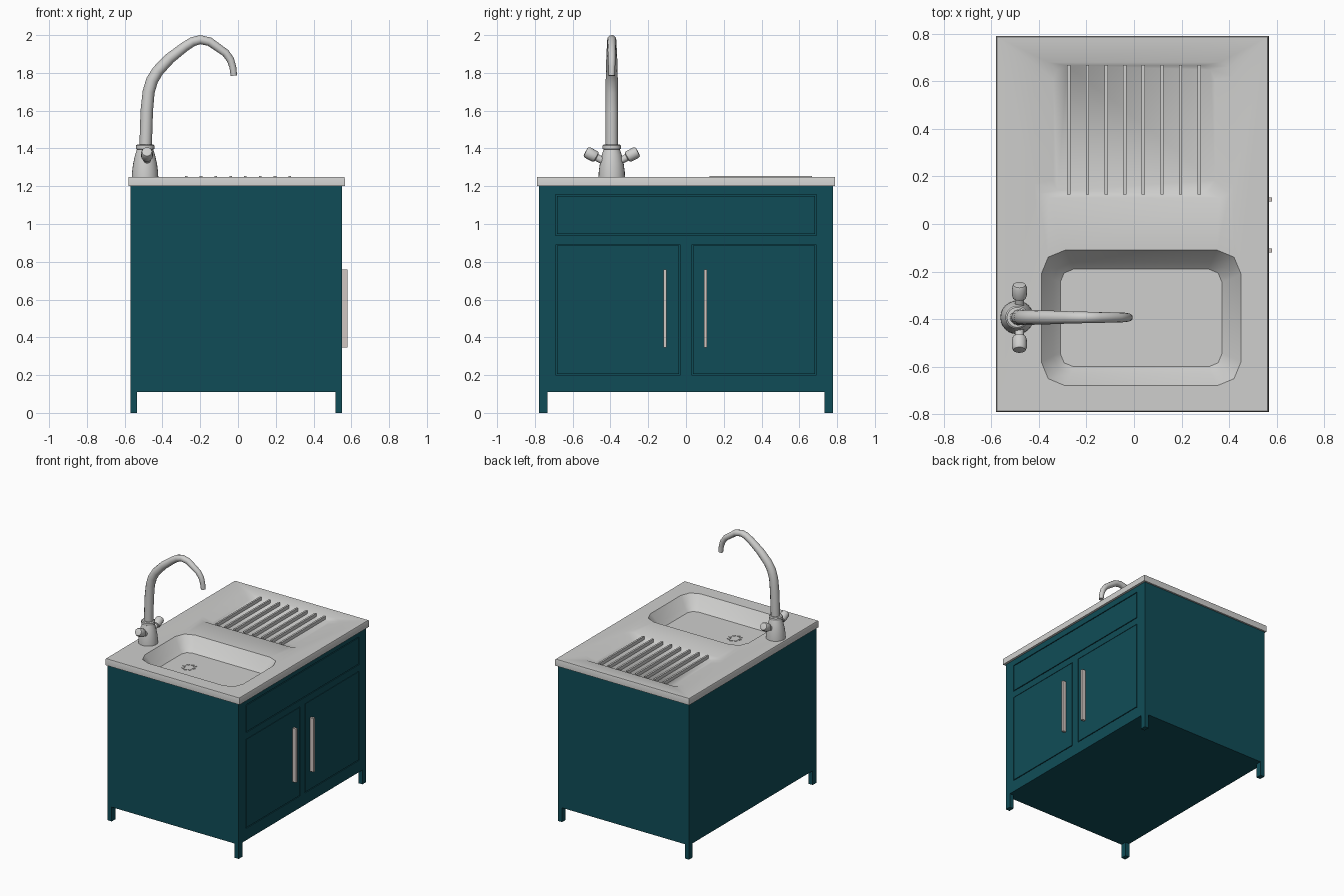
import bpy, bmesh, math
from mathutils import Matrix, Vector

if "Cube" in bpy.data.objects:
    bpy.data.objects.remove(bpy.data.objects["Cube"])


def material(name, rgb):
    m = bpy.data.materials.new(name)
    m.diffuse_color = (*rgb, 1)
    m.use_nodes = True
    m.node_tree.nodes["Principled BSDF"].inputs["Base Color"].default_value = m.diffuse_color
    return m


TEAL = material("teal paint", (0.005, 0.073, 0.096))
STEEL = material("light grey steel", (0.62, 0.62, 0.61))
HANDLE = material("warm grey handle", (0.64, 0.57, 0.54))


def finish(bm, name, mat, smooth=False, recalc=True):
    if recalc:
        bmesh.ops.recalc_face_normals(bm, faces=bm.faces)
    me = bpy.data.meshes.new(name)
    bm.to_mesh(me)
    bm.free()
    ob = bpy.data.objects.new(name, me)
    bpy.context.collection.objects.link(ob)
    me.materials.append(mat)
    if smooth:
        smooth_object(ob)
    return ob


def smooth_object(ob):
    bpy.ops.object.select_all(action='DESELECT')
    ob.select_set(True)
    bpy.context.view_layer.objects.active = ob
    bpy.ops.object.shade_smooth_by_angle(angle=math.radians(35))


def box(name, lo, hi, mat):
    bm = bmesh.new()
    bmesh.ops.create_cube(bm, size=1)
    for v in bm.verts:
        v.co = [lo[i] + (v.co[i] + 0.5) * (hi[i] - lo[i]) for i in range(3)]
    return finish(bm, name, mat)


def skin(bm, a, b):
    n = len(a)
    for i in range(n):
        j = (i + 1) % n
        bm.faces.new((a[i], a[j], b[j], b[i]))


def lathe(name, profile, mat, matrix, sides=24):
    bm = bmesh.new()
    rings = []
    for r, z in profile:
        rings.append([bm.verts.new(matrix @ Vector((r * math.cos(t), r * math.sin(t), z)))
                      for t in (2 * math.pi * i / sides for i in range(sides))])
    for a, b in zip(rings, rings[1:]):
        skin(bm, a, b)
    bm.faces.new(rings[0])
    bm.faces.new(rings[-1])
    return finish(bm, name, mat, True)


def round_loop(bm, x0, x1, y0, y1, r, z, seg=2):
    """Rectangle with rounded corners; r = 0 gives four plain corners."""
    if r == 0:
        pts = [(x0, y0), (x1, y0), (x1, y1), (x0, y1)]
    else:
        pts = []
        corners = [(x1 - r, y1 - r), (x0 + r, y1 - r), (x0 + r, y0 + r), (x1 - r, y0 + r)]
        for k, (cx, cy) in enumerate(corners):
            for s in range(seg + 1):
                t = math.pi / 2 * (k + s / seg)
                pts.append((cx + r * math.cos(t), cy + r * math.sin(t)))
    return [bm.verts.new((x, y, z)) for x, y in pts]


def loop_edges(bm, loop):
    return [bm.edges.new((loop[i], loop[(i + 1) % len(loop)])) for i in range(len(loop))]


# Cabinet body: open-topped shell whose front has recesses for drawer and doors
X0, X1, Y, ZB, ZT = -0.57, 0.55, 0.777, 0.11, 1.2
bm = bmesh.new()
ys = [-Y, -0.69, -0.03, 0.03, 0.69, Y]
zs = [ZB, 0.2, 0.89, 0.94, 1.155, ZT]
grid = [[bm.verts.new((X1, y, z)) for z in zs] for y in ys]
holes = {"drawer": [], "left": [], "right": []}
for i in range(5):
    for j in range(5):
        f = bm.faces.new((grid[i][j], grid[i + 1][j], grid[i + 1][j + 1], grid[i][j + 1]))
        if j == 3 and 1 <= i <= 3:
            holes["drawer"].append(f)
        elif j == 1 and i == 1:
            holes["left"].append(f)
        elif j == 1 and i == 3:
            holes["right"].append(f)
for faces in holes.values():
    out = bmesh.ops.extrude_face_region(bm, geom=faces)["geom"]
    for v in out:
        if isinstance(v, bmesh.types.BMVert):
            v.co.x -= 0.012
    bmesh.ops.delete(bm, geom=faces, context='FACES_ONLY')
back = [bm.verts.new((X0, y, z)) for y in (-Y, Y) for z in (ZB, ZT)]
bm.faces.new((back[0], back[1], back[3], back[2]))
bm.faces.new([back[0], back[1]] + grid[0][::-1])
bm.faces.new([back[2], back[3]] + grid[-1][::-1])
bm.faces.new([back[0], back[2]] + [c[0] for c in grid][::-1])
bmesh.ops.recalc_face_normals(bm, faces=bm.faces)
bmesh.ops.dissolve_limit(bm, angle_limit=0.01, verts=bm.verts, edges=bm.edges)
finish(bm, "cabinet_body", TEAL)

# Drawer front, doors and handles
G = 0.006
box("drawer_front", (X1 - 0.014, -0.69 + G, 0.94 + G), (X1, 0.69 - G, 1.155 - G), TEAL)
for side, s in (("left", -1), ("right", 1)):
    a, b = sorted((s * (0.03 + G), s * (0.69 - G)))
    box(side + "_door", (X1 - 0.014, a, 0.2 + G), (X1, b, 0.89 - G / 2), TEAL)
    c = -0.111 if s < 0 else 0.103
    box(side + "_door_handle", (X1, c - 0.009, 0.345), (0.58, c + 0.009, 0.76), HANDLE)

# Legs
for sx, x in (("back", X0), ("front", X1 - 0.035)):
    for sy, y in (("left", -Y), ("right", Y - 0.045)):
        box(f"{sx}_{sy}_leg", (x, y, 0), (x + 0.035, y + 0.045, ZB), TEAL)

# Worktop with sink basin and shallow drainer pressed into it
TOP = 1.25
bm = bmesh.new()
outer = round_loop(bm, -0.577, 0.562, -0.787, 0.787, 0, TOP)
lip = round_loop(bm, -0.58, 0.565, -0.79, 0.79, 0, TOP - 0.005)
low = round_loop(bm, -0.58, 0.567, -0.79, 0.79, 0, ZT)
under = round_loop(bm, X0 + 0.01, X1 - 0.014, -Y + 0.01, Y - 0.01, 0, ZT)
sink = [round_loop(bm, -0.39 + d, 0.45 - d, -0.68 + d, -0.11 - d, r, TOP - h)
        for d, r, h in ((0, 0.1, 0), (0.05, 0.075, 0.07), (0.08, 0.055, 0.1))]
drain = [round_loop(bm, -0.42 + dx, 0.42 - dx, 0.11 + dy, 0.68 - dy, 0.06, TOP - h)
         for dx, dy, h in ((0, 0, 0), (0.08, 0.014, 0.022))]
edges = loop_edges(bm, outer) + loop_edges(bm, sink[0]) + loop_edges(bm, drain[0])
bmesh.ops.triangle_fill(bm, use_beauty=True, edges=edges, normal=(0, 0, 1))
for a, b in ((outer, lip), (lip, low), (low, under), (sink[0], sink[1]),
             (sink[1], sink[2]), (drain[0], drain[1])):
    skin(bm, a, b)
bm.faces.new(sink[2])
bm.faces.new(drain[1])
finish(bm, "worktop", STEEL, True)

# Drainer ribs
for i in range(8):
    x = -0.274 + i * 0.0783
    box(f"drainer_rib_{i + 1}", (x - 0.007, 0.125, TOP - 0.024), (x + 0.007, 0.668, TOP + 0.003), STEEL)

# Drain strainer: ring of small studs on the basin floor
for i in range(8):
    t = math.pi * i / 4
    pos = (-0.143 + 0.04 * math.cos(t), -0.393 + 0.045 * math.sin(t), TOP - 0.101)
    lathe(f"drain_stud_{i + 1}", [(0.014, 0), (0.014, 0.005)], STEEL, Matrix.Translation(pos), 6)

# Tap base
TX, TY = -0.492, -0.393
lathe("tap_base", [(0.07, 0), (0.069, 0.025), (0.063, 0.07), (0.053, 0.115), (0.043, 0.145),
                   (0.049, 0.148), (0.049, 0.165), (0.042, 0.171), (0.03, 0.172)],
      STEEL, Matrix.Translation((TX, TY, TOP)))

# Tap knobs
for side, s in (("left", -1), ("right", 1)):
    m = (Matrix.Translation((TX + 0.01, TY, 1.31))
         @ Matrix.Rotation(-s * math.radians(62), 4, 'X'))
    lathe(side + "_tap_knob", [(0.019, 0), (0.019, 0.09), (0.028, 0.094), (0.031, 0.105),
                               (0.031, 0.145), (0.026, 0.155), (0.015, 0.157)], STEEL, m, 16)

# Curved spout, tapering to its mouth
path = [(-0.489, 1.415, 0.033), (-0.483, 1.6, 0.033), (-0.473, 1.7, 0.032), (-0.455, 1.76, 0.032),
        (-0.425, 1.81, 0.031), (-0.36, 1.878, 0.029), (-0.28, 1.94, 0.026), (-0.24, 1.965, 0.025),
        (-0.2, 1.976, 0.024), (-0.15, 1.965, 0.023), (-0.065, 1.905, 0.021), (-0.04, 1.87, 0.02),
        (-0.027, 1.83, 0.018), (-0.022, 1.785, 0.017)]
cu = bpy.data.curves.new("tap_spout", 'CURVE')
cu.dimensions = '3D'
cu.bevel_depth = 0.033
cu.bevel_resolution = 4
cu.use_fill_caps = True
sp = cu.splines.new('POLY')
sp.points.add(len(path) - 1)
for p, (x, z, r) in zip(sp.points, path):
    p.co = (x, TY, z, 1)
    p.radius = r / 0.033
spout = bpy.data.objects.new("tap_spout", cu)
bpy.context.collection.objects.link(spout)
cu.materials.append(STEEL)
bpy.ops.object.select_all(action='DESELECT')
spout.select_set(True)
bpy.context.view_layer.objects.active = spout
bpy.ops.object.convert(target='MESH')
smooth_object(bpy.context.view_layer.objects.active)
